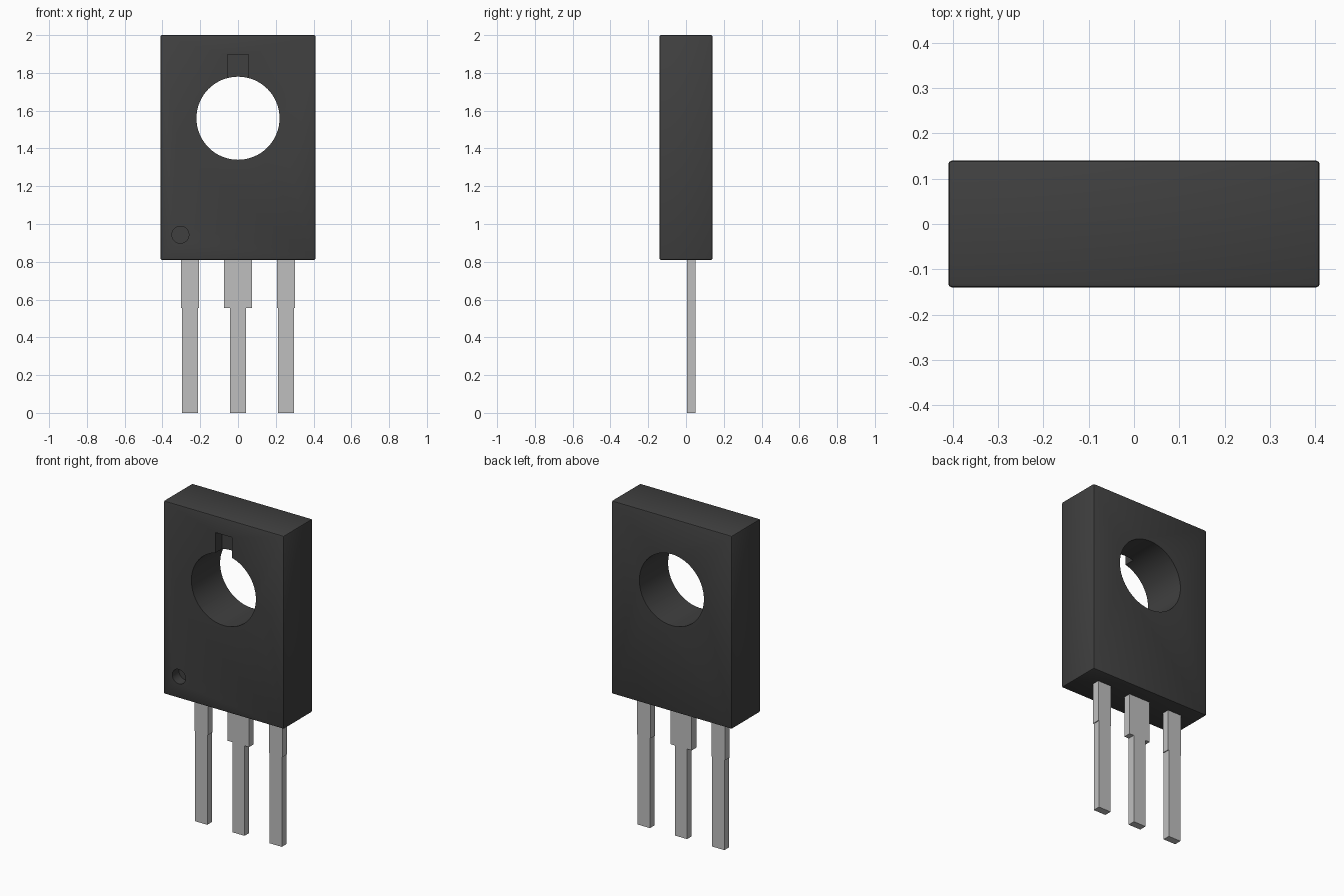
import bpy
import bmesh
import math
from mathutils import Matrix, Vector

cube = bpy.data.objects.get("Cube")
if cube:
    bpy.data.objects.remove(cube, do_unlink=True)

BODY_BOTTOM, BODY_TOP = 0.81, 2.0
HALF_W, HALF_D = 0.41, 0.14
HOLE_Z = 1.56


def make_material(name, value):
    mat = bpy.data.materials.new(name)
    mat.use_nodes = True
    colour = (value, value, value, 1)
    mat.diffuse_color = colour
    mat.node_tree.nodes["Principled BSDF"].inputs["Base Color"].default_value = colour
    return mat


def make_object(name, bm, mat=None):
    bmesh.ops.recalc_face_normals(bm, faces=bm.faces)
    mesh = bpy.data.meshes.new(name)
    bm.to_mesh(mesh)
    bm.free()
    obj = bpy.data.objects.new(name, mesh)
    bpy.context.collection.objects.link(obj)
    if mat:
        mesh.materials.append(mat)
    return obj


def box(low, high):
    bm = bmesh.new()
    low, high = Vector(low), Vector(high)
    size = Matrix.Diagonal((*(high - low), 1))
    bmesh.ops.create_cube(bm, size=1, matrix=Matrix.Translation((low + high) / 2) @ size)
    return bm


def rod(x, z, radius, y_front, y_back, sides):
    """Cylinder running front to back."""
    bm = bmesh.new()
    place = Matrix.Translation((x, (y_front + y_back) / 2, z))
    bmesh.ops.create_cone(bm, cap_ends=True, segments=sides, radius1=radius, radius2=radius,
                          depth=y_back - y_front,
                          matrix=place @ Matrix.Rotation(math.pi / 2, 4, 'X'))
    return bm


def activate(obj):
    bpy.ops.object.select_all(action='DESELECT')
    obj.select_set(True)
    bpy.context.view_layer.objects.active = obj


def cut(target, bm):
    cutter = make_object("cutter", bm)
    cutter.hide_render = True
    mod = target.modifiers.new("cut", 'BOOLEAN')
    mod.operation = 'DIFFERENCE'
    mod.solver = 'EXACT'
    mod.object = cutter
    activate(target)
    bpy.ops.object.modifier_apply(modifier=mod.name)
    bpy.data.objects.remove(cutter, do_unlink=True)


plastic = make_material("dark grey plastic", 0.051)
metal = make_material("light grey metal", 0.52)

# Body block with slightly rounded edges
bm = box((-HALF_W, -HALF_D, BODY_BOTTOM), (HALF_W, HALF_D, BODY_TOP))
bmesh.ops.bevel(bm, geom=bm.edges[:], offset=0.008, segments=2, profile=0.5, affect='EDGES')
body = make_object("body", bm)

# Mounting hole right through
cut(body, rod(0, HOLE_Z, 0.22, -0.3, 0.3, 64))

# Three shallow notches around the front of the hole
for i in range(3):
    notch = box((-0.056, -0.3, 0.1), (0.056, -HALF_D + 0.065, 0.338))
    turn = Matrix.Rotation(i * math.tau / 3, 4, 'Y')
    notch.transform(Matrix.Translation((0, 0, HOLE_Z)) @ turn)
    cut(body, notch)

# Round pin-one dimple
cut(body, rod(-0.305, 0.943, 0.045, -0.3, -HALF_D + 0.065, 32))

body.data.materials.clear()
body.data.materials.append(plastic)
activate(body)
bpy.ops.object.shade_smooth_by_angle(angle=math.radians(30))


# Legs: wide shoulder above, narrow pin below
def leg(name, x, shoulder):
    pin, step, top = 0.042, 0.555, BODY_BOTTOM + 0.02
    half = [(pin, 0), (pin, step), (shoulder, step), (shoulder, top)]
    outline = half + [(-px, pz) for px, pz in reversed(half)]
    bm = bmesh.new()
    face = bm.faces.new([bm.verts.new((x + px, 0.004, pz)) for px, pz in outline])
    side = bmesh.ops.extrude_face_region(bm, geom=[face])["geom"]
    bmesh.ops.translate(bm, vec=(0, 0.045, 0),
                        verts=[v for v in side if isinstance(v, bmesh.types.BMVert)])
    make_object(name, bm, metal)


leg("right_leg", -0.254, 0.047)
leg("middle_leg", 0, 0.073)
leg("left_leg", 0.254, 0.047)
